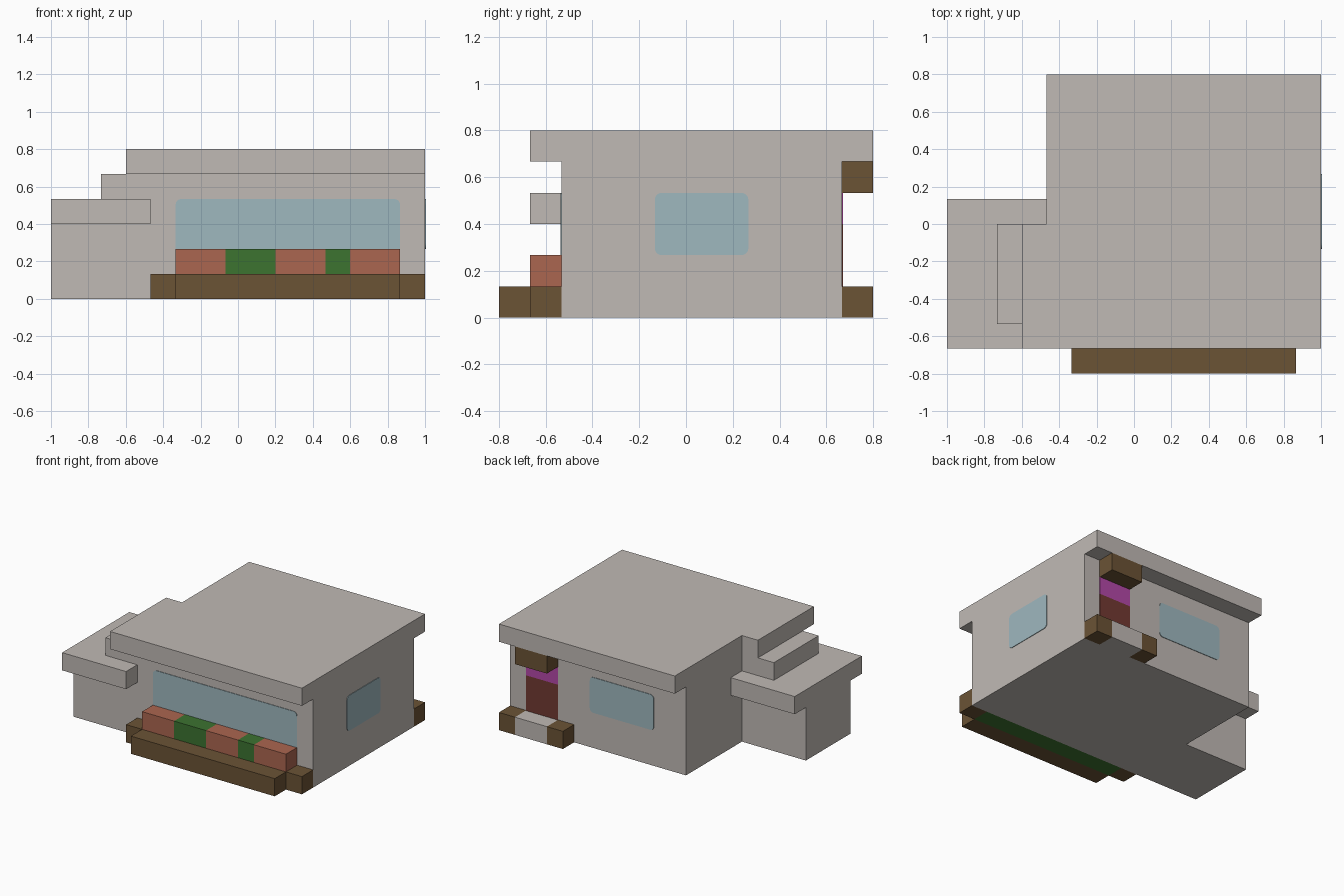
import bpy
import bmesh
import math
from mathutils import Vector

cube = bpy.data.objects.get("Cube")
if cube:
    bpy.data.objects.remove(cube, do_unlink=True)

U = 2 / 15            # one block
PLATE = 0.03          # plate thickness, in blocks


def material(name, rgb):
    lin = [((c / 255 + 0.055) / 1.055) ** 2.4 for c in rgb] + [1]
    mat = bpy.data.materials.new(name)
    mat.use_nodes = True
    mat.diffuse_color = lin
    bsdf = mat.node_tree.nodes["Principled BSDF"]
    bsdf.inputs["Base Color"].default_value = lin
    bsdf.inputs["Roughness"].default_value = 0.9
    return mat


STONE = material("pale_stone", (192, 186, 181))
TIMBER = material("brown_timber", (107, 83, 53))
BRICK = material("red_brick", (171, 102, 80))
LEAF = material("leaf_green", (60, 115, 48))
GLASS = material("pale_blue_glass", (159, 184, 191))
DOOR = material("dark_red_door", (114, 58, 50))
PANEL = material("magenta_panel", (180, 72, 168))


def prism(name, outline, direction, mat):
    """Extrude a flat outline, given in block coordinates, along a direction."""
    bm = bmesh.new()
    place = lambda p: (Vector(p) - Vector((7.5, 6, 0))) * U
    face = bm.faces.new([bm.verts.new(place(p)) for p in outline])
    ext = bmesh.ops.extrude_face_region(bm, geom=[face], use_keep_orig=True)
    moved = [g for g in ext["geom"] if isinstance(g, bmesh.types.BMVert)]
    bmesh.ops.translate(bm, verts=moved, vec=Vector(direction) * U)
    bmesh.ops.recalc_face_normals(bm, faces=bm.faces)
    mesh = bpy.data.meshes.new(name)
    bm.to_mesh(mesh)
    bm.free()
    mesh.materials.append(mat)
    obj = bpy.data.objects.new(name, mesh)
    bpy.context.collection.objects.link(obj)
    return obj


def slab(name, outline, z0, z1, mat=STONE):
    return prism(name, [(x, y, z0) for x, y in outline], (0, 0, z1 - z0), mat)


def box(name, x, y, z, mat=STONE):
    corners = [(x[0], y[0]), (x[1], y[0]), (x[1], y[1]), (x[0], y[1])]
    return slab(name, corners, z[0], z[1], mat)


def plate(name, span, z, place, direction, mat, radius=0.22):
    """Thin wall plate with rounded corners; place maps (along, height) to 3D."""
    pts = []
    for i, (a, h) in enumerate([(1, 1), (0, 1), (0, 0), (1, 0)]):
        ca = span[a] + (radius if a == 0 else -radius)
        ch = z[h] + (radius if h == 0 else -radius)
        for k in range(5 if radius else 1):
            t = math.pi / 2 * (i + k / 4)
            pts.append(place(ca + radius * math.cos(t), ch + radius * math.sin(t)))
    return prism(name, pts, Vector(direction) * PLATE, mat)


def stepped(left, front, side_back, back):
    """L-shaped plan: the main block plus a shallower part on the -x side."""
    return [(left, front), (15, front), (15, back), (4, back),
            (4, side_back), (left, side_back)]


# Walls and roof
slab("lower_walls", stepped(0, 2, 6, 11), 0, 3)
box("middle_walls", (4, 15), (2, 11), (3, 4))
slab("upper_walls", stepped(2, 2, 6, 11), 4, 5)
slab("main_roof", stepped(3, 1, 6, 12), 5, 6)
box("side_wing_roof", (0, 4), (1, 7), (3, 4))

# Front flower bed: timber edging around soil, with bricks and bushes on top
box("flower_bed_front_edge", (5, 14), (0, 1), (0, 1), TIMBER)
for side, x in (("right", 4), ("left", 14)):
    box("flower_bed_end_" + side, (x, x + 1), (1, 2), (0, 1), TIMBER)
box("flower_bed_base", (5, 14), (1, 2), (0, 1), LEAF)
cuts = [5, 7, 9, 11, 12, 14]
for i, (a, b) in enumerate(zip(cuts, cuts[1:])):
    kind, mat = (("bush", LEAF) if i % 2 else ("brick_planter", BRICK))
    box(f"{kind}_{i}", (a, b), (1, 2), (1, 2), mat)

# Back entrance
box("back_step", (12, 14), (11, 12), (0, 1))
for side, x in (("right", 11), ("left", 14)):
    box("back_step_post_" + side, (x, x + 1), (11, 12), (0, 1), TIMBER)
box("back_door_canopy", (12, 14), (11, 12), (4, 5), TIMBER)


def on_back(a, h):
    return (a, 11, h)


plate("back_door", (12, 14), (1, 3), on_back, (0, 1, 0), DOOR, 0)
plate("back_door_panel", (12, 14), (3, 4), on_back, (0, 1, 0), PANEL, 0)

# Windows
plate("front_window", (5, 14), (1.5, 4), lambda a, h: (a, 2, h), (0, -1, 0), GLASS)
plate("side_window", (5, 8), (2, 4), lambda a, h: (15, a, h), (1, 0, 0), GLASS)
plate("back_window", (6, 10), (2, 4), on_back, (0, 1, 0), GLASS)
